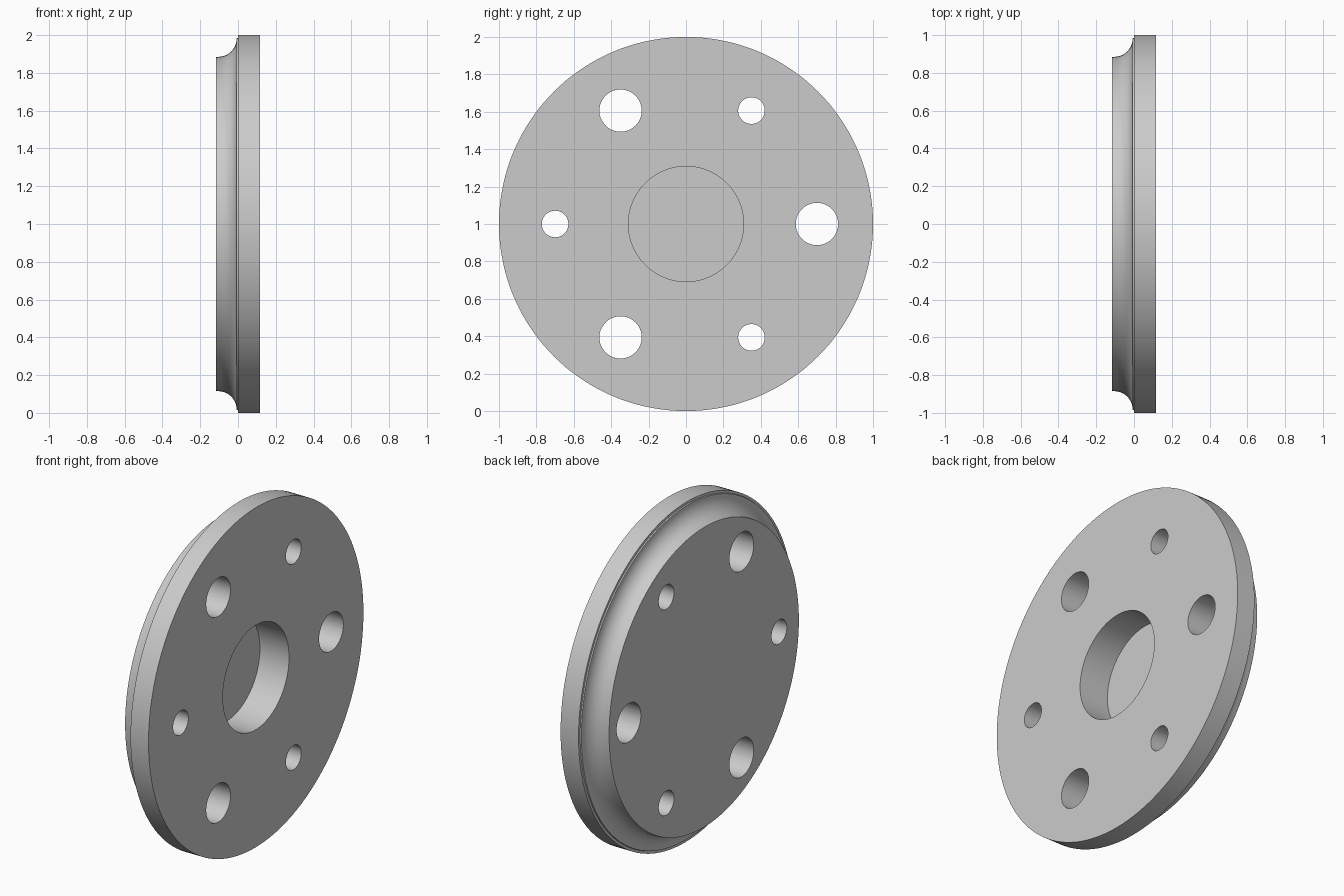
import bpy
import bmesh
from math import cos, sin, pi, radians
from mathutils import Matrix, Vector

cube = bpy.data.objects.get("Cube")
if cube:
    bpy.data.objects.remove(cube, do_unlink=True)

HALF = 0.117          # half the disc thickness
CENTRE = Vector((0, 0, 1))

# Plain grey metal
grey = bpy.data.materials.new("grey_metal")
grey.use_nodes = True
colour = (0.6, 0.6, 0.6, 1)
grey.diffuse_color = colour
grey.node_tree.nodes["Principled BSDF"].inputs["Base Color"].default_value = colour


def add_object(name, bm):
    bmesh.ops.recalc_face_normals(bm, faces=bm.faces)
    mesh = bpy.data.meshes.new(name)
    bm.to_mesh(mesh)
    bm.free()
    mesh.materials.append(grey)
    obj = bpy.data.objects.new(name, mesh)
    bpy.context.collection.objects.link(obj)
    return obj


def lathe(name, profile, steps):
    """Turn (x, radius) points about the disc axis."""
    bm = bmesh.new()
    verts = [bm.verts.new((x, 0, 1 + r)) for x, r in profile]
    edges = [bm.edges.new(pair) for pair in zip(verts, verts[1:])]
    bmesh.ops.spin(bm, geom=verts + edges, cent=CENTRE, axis=(1, 0, 0),
                   angle=2 * pi, steps=steps, use_merge=True)
    bmesh.ops.remove_doubles(bm, verts=bm.verts, dist=1e-5)
    return add_object(name, bm)


# Disc: flat back, hollow cove, narrow ledge, rim, and blind centre pocket
cove = [(-0.105 + 0.098 * sin(t), 0.983 - 0.098 * cos(t))
        for t in (i * pi / 24 for i in range(13))]
profile = [(-HALF, 0), (-HALF, 0.883), *cove, (0, 0.985), (0, 1), (HALF, 1),
           (HALF, 0.308), (HALF - 0.19, 0.308), (HALF - 0.19, 0)]
disc = lathe("flanged_disc", profile, 144)

# Bolt holes: large and small alternate around one circle
bm = bmesh.new()
for i in range(6):
    a = radians(60 * i)
    radius = 0.071 if i % 2 else 0.113
    place = Matrix.Translation(CENTRE + Vector((0, 0.7 * cos(a), 0.7 * sin(a))))
    bmesh.ops.create_cone(bm, cap_ends=True, segments=64, radius1=radius,
                          radius2=radius, depth=1,
                          matrix=place @ Matrix.Rotation(pi / 2, 4, "Y"))
cutter = add_object("hole_cutter", bm)
cutter.hide_render = True

cut = disc.modifiers.new("bolt_holes", "BOOLEAN")
cut.operation = "DIFFERENCE"
cut.solver = "EXACT"
cut.object = cutter

bpy.ops.object.select_all(action="DESELECT")
disc.select_set(True)
bpy.context.view_layer.objects.active = disc
bpy.ops.object.modifier_apply(modifier=cut.name)
bpy.data.objects.remove(cutter, do_unlink=True)
bpy.ops.object.shade_smooth_by_angle(angle=radians(30))
